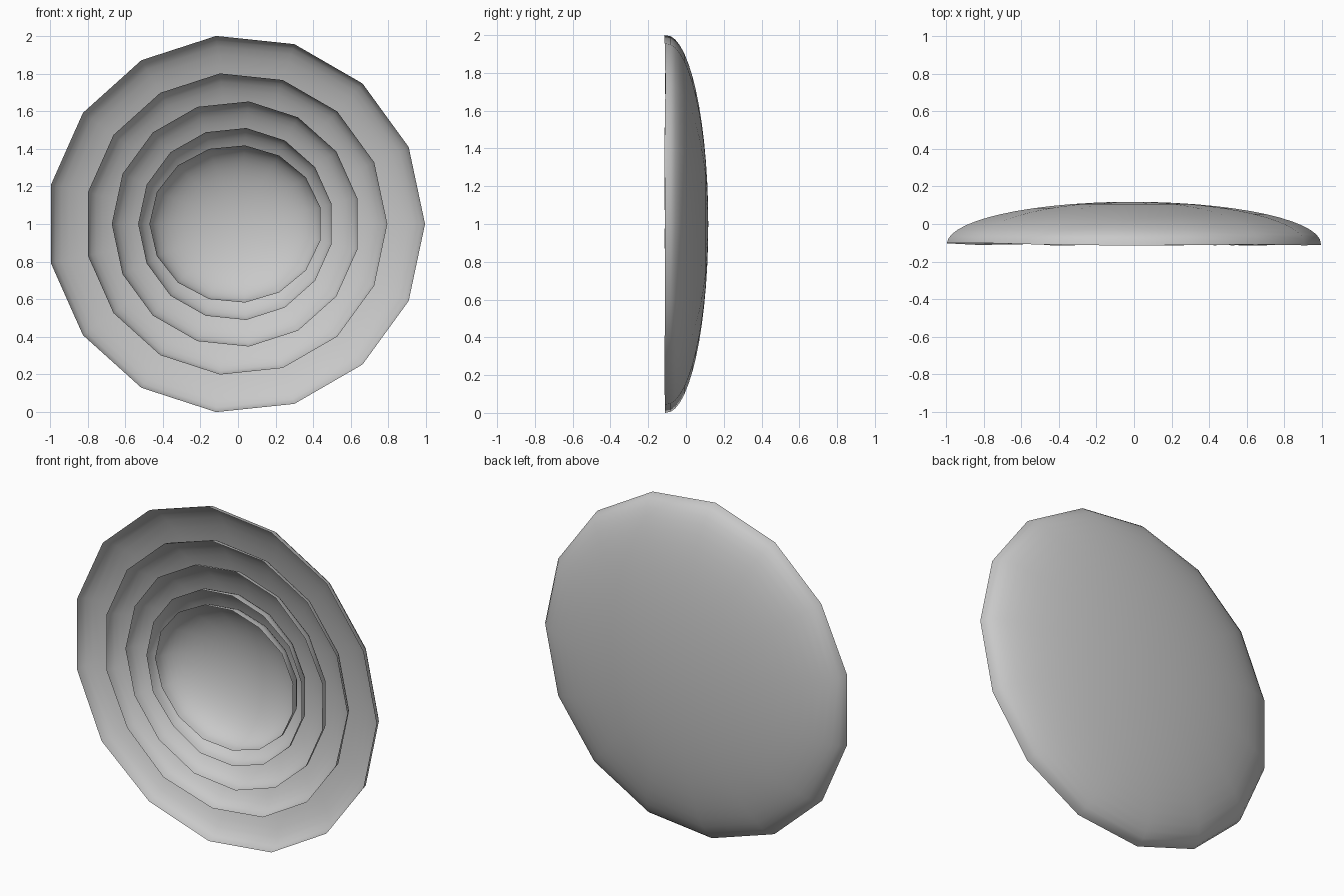
import bpy
import bmesh
import random
from math import sin, cos, pi, radians

random.seed(4)
cube = bpy.data.objects.get("Cube")
if cube:
    bpy.data.objects.remove(cube, do_unlink=True)

SIDES = 15
RINGS = 14
RIM_Y = -0.105
CENTRE_X = -0.011

grey = bpy.data.materials.new("plain_grey")
grey.use_nodes = True
colour = (0.58, 0.58, 0.58, 1)
grey.diffuse_color = colour
grey.node_tree.nodes["Principled BSDF"].inputs["Base Color"].default_value = colour


def shell(name, radius_x, radius_z, back_y, turn):
    """Thin shallow bowl, open to the front, with a slightly uneven rim."""
    bm = bmesh.new()
    depth = back_y - RIM_Y
    rings = []
    for i in range(RINGS):
        lift = i / RINGS * pi / 2
        ring = []
        for s in range(SIDES):
            a = radians(turn) + s * 2 * pi / SIDES
            y = RIM_Y + depth * sin(lift)
            if i == 0:
                y += random.uniform(-0.01, 0.006)
            ring.append(bm.verts.new((CENTRE_X + radius_x * cos(lift) * cos(a), y,
                                      1 + radius_z * cos(lift) * sin(a))))
        rings.append(ring)
    tip = bm.verts.new((CENTRE_X, back_y, 1))

    # Side bands, then a fan that closes the back
    for low, high in zip(rings, rings[1:]):
        for s in range(SIDES):
            n = (s + 1) % SIDES
            bm.faces.new((low[s], high[s], high[n], low[n]))
    for s in range(SIDES):
        bm.faces.new((rings[-1][s], tip, rings[-1][(s + 1) % SIDES]))
    for face in bm.faces:
        face.smooth = True

    # Outside of the bowl faces the back
    bm.normal_update()
    if tip.normal.y < 0:
        bmesh.ops.reverse_faces(bm, faces=bm.faces[:])
    mesh = bpy.data.meshes.new(name)
    bm.to_mesh(mesh)
    bm.free()
    mesh.materials.append(grey)
    obj = bpy.data.objects.new(name, mesh)
    bpy.context.collection.objects.link(obj)


# Nested shells, from the largest to the smallest
shell("outer_shell", 1.0055, 1.0055, 0.118, 0)
shell("second_shell", 0.805, 0.805, 0.115, 0)
shell("third_shell", 0.66, 0.655, 0.112, 12)
shell("fourth_shell", 0.52, 0.513, 0.109, 12)
shell("inner_shell", 0.46, 0.42, 0.106, 12)
